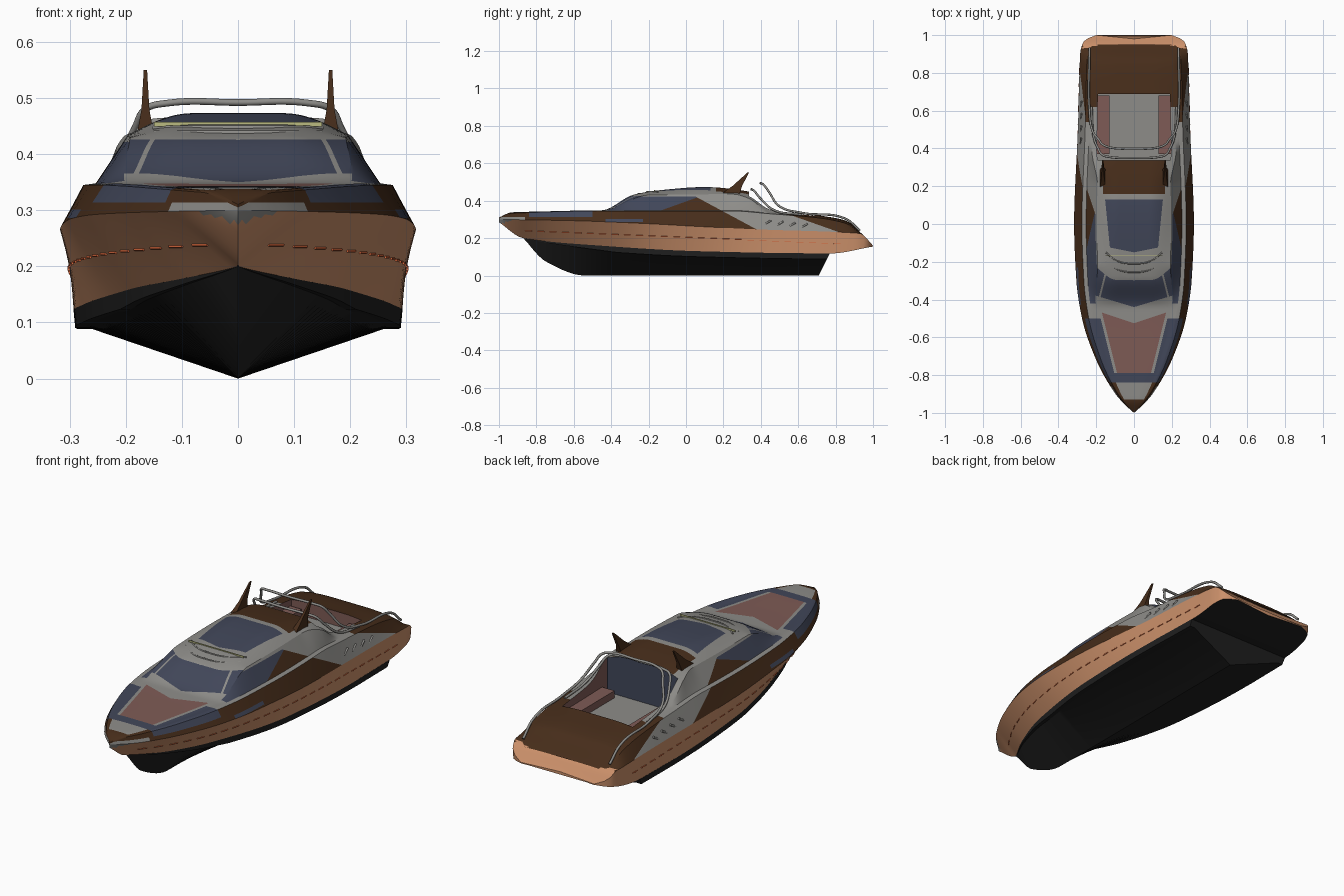
import bpy, bmesh, math
from mathutils import Vector

if "Cube" in bpy.data.objects:
    bpy.data.objects.remove(bpy.data.objects["Cube"])

COLOURS = {
    "black": (.014, .014, .014), "peach": (.60, .28, .145), "brown": (.062, .026, .0105),
    "grey": (.27, .265, .25), "blue": (.053, .062, .1), "pink": (.21, .105, .092),
    "red": (.75, .15, .05), "yellow": (.5, .5, .22)}
NAMES = list(COLOURS)
MATS = []
for name, rgb in COLOURS.items():
    m = bpy.data.materials.new(name)
    m.use_nodes = True
    m.diffuse_color = (*rgb, 1)
    m.node_tree.nodes["Principled BSDF"].inputs["Base Color"].default_value = (*rgb, 1)
    MATS.append(m)


def clamp(v, a=0.0, b=1.0):
    return max(a, min(b, v))


def track(*p):
    """Smooth curve through (position, value) points without overshoot."""
    s = [(b[1] - a[1]) / (b[0] - a[0]) for a, b in zip(p, p[1:])]
    m = [s[0]] + [2*a*b/(a + b) if a*b > 0 else 0 for a, b in zip(s, s[1:])] + [s[-1]]

    def f(y):
        y = clamp(y, p[0][0], p[-1][0])
        i = max(k for k in range(len(s)) if y >= p[k][0])
        h = p[i + 1][0] - p[i][0]
        t = (y - p[i][0]) / h
        u = 1 - t
        return ((1 + 2*t)*u*u*p[i][1] + t*u*u*h*m[i]
                + t*t*(3 - 2*t)*p[i + 1][1] - t*t*u*h*m[i + 1])
    return f


def finish(name, bm, angle=35):
    bmesh.ops.remove_doubles(bm, verts=bm.verts, dist=1e-5)
    bmesh.ops.recalc_face_normals(bm, faces=bm.faces)
    top = max(bm.faces, key=lambda f: f.calc_center_median().z)
    if top.normal.z < 0:
        bmesh.ops.reverse_faces(bm, faces=bm.faces)
    me = bpy.data.meshes.new(name)
    bm.to_mesh(me)
    bm.free()
    for m in MATS:
        me.materials.append(m)
    ob = bpy.data.objects.new(name, me)
    bpy.context.collection.objects.link(ob)
    bpy.ops.object.select_all(action='DESELECT')
    ob.select_set(True)
    bpy.context.view_layer.objects.active = ob
    bpy.ops.object.shade_smooth_by_angle(angle=math.radians(angle))


def loft(rings, rule, closed=True):
    """Skin rings of points; rule(centre, column) gives a colour, or None for a hole."""
    bm = bmesh.new()
    column = bm.faces.layers.int.new("column")
    vs = [[bm.verts.new(p) for p in r] for r in rings]
    n = len(rings[0])
    for a, b in zip(vs, vs[1:]):
        for j in range(n if closed else n - 1):
            k = (j + 1) % n
            quad = (a[j], a[k], b[k], b[j])
            colour = rule(sum((v.co for v in quad), Vector()) / 4, j)
            if colour:
                f = bm.faces.new(quad)
                f.material_index = NAMES.index(colour)
                f[column] = j
    if closed:
        for r in (vs[0], vs[-1]):
            bm.faces.new(r).material_index = NAMES.index(rule(r[0].co, 1))
    return bm


def mirrored(half, skip):
    return half + [(-x, y, z) for x, y, z in half[::-1]][1:len(half) - skip]


def box(name, colour, lo, hi):
    bm = bmesh.new()
    bmesh.ops.create_cube(bm, size=1)
    for v in bm.verts:
        v.co = [(a + b)/2 + c*(b - a) for a, b, c in zip(lo, hi, v.co)]
    for f in bm.faces:
        f.material_index = NAMES.index(colour)
    finish(name, bm)


def tube(name, colour, pts, r):
    cu = bpy.data.curves.new(name, 'CURVE')
    cu.dimensions = '3D'
    cu.bevel_depth, cu.bevel_resolution, cu.resolution_u = r, 2, 8
    sp = cu.splines.new('BEZIER')
    sp.bezier_points.add(len(pts) - 1)
    for b, p in zip(sp.bezier_points, pts):
        b.co = p
        b.handle_left_type = b.handle_right_type = 'AUTO'
    cu.use_fill_caps = True
    cu.materials.append(MATS[NAMES.index(colour)])
    bpy.context.collection.objects.link(bpy.data.objects.new(name, cu))


def spread(a, b, n):
    return [a + (b - a)*i/n for i in range(n + 1)]


# Lines that run the length of the boat
sheer_x = track((-1, 0), (-.95, .055), (-.89, .105), (-.72, .2), (-.5, .275), (-.3, .305),
                (0, .317), (.5, .297), (.9, .285), (.97, .265), (1, .2))
sheer_z = track((-1, .30), (-.6, .293), (-.2, .277), (.07, .262), (.38, .247), (.93, .225), (1, .16))
keel_z = track((-.87, .2), (-.75, .075), (-.54, 0), (.71, 0))
paint_z = track((-1, .285), (-.87, .2), (-.46, .16), (.07, .13), (.77, .118), (1, .155))
paint_track = track((-.87, 0), (-.7, .1), (-.46, .19), (0, .275), (.4, .293), (1, .293))
shoulder_z = track((-1, .305), (-.93, .332), (-.46, .345), (.25, .345), (.45, .33), (.69, .31),
                   (.85, .28), (.95, .21))
edge_z = track((-1, .31), (-.93, .336), (-.45, .348), (-.2, .43), (.25, .435), (.33, .415),
               (.45, .338), (.69, .315), (.85, .288), (.95, .212))
edge_f = track((-1, .7), (-.45, .7), (-.2, .62), (.2, .62), (.4, .74), (.95, .74))
ridge_z = track((-1, .31), (-.93, .338), (-.45, .349), (-.28, .432), (-.14, .456), (.1, .473),
                (.33, .45), (.5, .36), (.69, .325), (.85, .295), (.95, .215))


def paint_x(y):
    return min(paint_track(y), sheer_x(y) - .004) if y > -.87 else 0


def on_topside(y, z, s):
    t = (z - paint_z(y))/(sheer_z(y) - paint_z(y))
    return s*(paint_x(y) + (sheer_x(y) - paint_x(y))*t + .0015), y, z


# Underwater hull with raked transom
rings = []
for y in spread(-.87, .71, 60):
    px, pz = paint_x(y), paint_z(y)
    cz = pz - .03*clamp((y + .87)/.5)
    half = [(0, keel_z(y)), (px*.9, cz), (px*.99, cz), (px, pz), (0, pz)]
    rake = .5*clamp((y - .3)/.41)
    rings.append(mirrored([(x, y + z*rake, z) for x, z in half], 1))
finish("underwater_hull", loft(rings, lambda c, j: "black"), 30)


# Topsides with overhanging stern, grey under the bow tip
def topside_colour(c, j):
    if j in (0, 19):
        return "black"
    return "grey" if c.y < -.9 and c.z > .277 + .25*abs(c.x) else "peach"


rings = []
for y in spread(-1, 1, 120):
    a, b = (paint_x(y), paint_z(y)), (sheer_x(y), sheer_z(y))
    side = [(a[0] + (b[0] - a[0])*t, y, a[1] + (b[1] - a[1])*t) for t in spread(0, 1, 8)]
    mid = y - .02*clamp((y - .9)/.1)
    rings.append(mirrored([(0, mid, a[1])] + side + [(0, mid, b[1])], 1))
finish("topsides", loft(rings, topside_colour))

# Colour borders of the upper shell: planes a|x| + by + cz = d
BORDERS = {
    "bow": (0, 1, 0, -.93), "lip_end": (0, 1, 0, -.86), "lip_top": (0, 0, 1, .314),
    "panel_front": (0, 1, 0, -.84), "panel_back": (0, 1, 0, -.5), "pad_front": (0, 1, 0, -.79),
    "pad_back": (-.33, 1, 0, -.525), "pad_side": (1, -.25, 0, .287), "trim_side": (1, -.25, 0, .302),
    "deck_end": (0, 1, 0, -.45), "screen_front": (-.3, 1, 0, -.44), "screen_back": (-.5, 1, 0, -.3),
    "screen_top": (0, 0, 1, .426), "pillar_in": (1, .25, 0, .08), "pillar_out": (1, .25, 0, .09),
    "sky_front": (-.2, 1, 0, -.15), "sky_back": (0, 1, 0, .13), "sky_side": (1, -.1, 0, .14),
    "top_front": (0, 1, 0, .16), "top_back": (0, 1, 0, .335), "top_side": (1, 0, 0, .165),
    "aft_deck": (0, 1, 0, .62), "band_end": (0, 1, 0, .54), "quarter_front": (0, 1, 1.86, .836),
    "quarter_back": (0, 1, 2.84, 1.477), "glass_back": (0, 1, -2.8, -1.108),
    "glass_front": (0, 1, 0, -.42), "glass_top": (0, 0, 1, .422), "port_front": (0, 1, 0, -.43),
    "port_back": (0, 1, 0, -.23), "port_low": (0, 0, 1, .286), "port_high": (0, 0, 1, .301)}
LOW, SIDE, TOP = 10, 10, 26
HALF = LOW + 1 + SIDE + TOP


def opening(c, j):
    j = min(j, 2*HALF - 1 - j)
    return None if .335 < c.y < .69 and j >= LOW + SIDE + 4 else "grey"


def upper_colour(p, j):
    j = min(j, 2*HALF - 1 - j)

    def past(name):
        a, b, c, d = BORDERS[name]
        return a*abs(p.x) + b*p.y + c*p.z > d

    def between(first, last):
        return past(first) and not past(last)

    if j < LOW + 1 + SIDE:
        if between("panel_front", "panel_back") and past("lip_top"):
            return "blue"
        if j < LOW:
            if not past("lip_end") and not past("lip_top"):
                return "grey"
            if between("port_front", "port_back") and between("port_low", "port_high"):
                return "blue"
            return "grey" if between("quarter_front", "quarter_back") else "brown"
        if j == LOW:
            return "grey" if between("panel_back", "band_end") else "brown"
        if not between("panel_back", "band_end"):
            return "brown"
        if past("glass_top") or past("quarter_front") or not past("glass_front"):
            return "grey"
        return "brown" if past("glass_back") else "blue"
    if not past("bow"):
        return "brown"
    if not past("deck_end"):
        if between("pad_front", "pad_back") and not past("pad_side"):
            return "pink"
        edge = past("trim_side") or not past("pad_front")
        return "blue" if between("panel_front", "panel_back") and edge else "grey"
    if between("screen_front", "screen_back") and not past("screen_top"):
        return "grey" if between("pillar_in", "pillar_out") else "blue"
    if between("sky_front", "sky_back") and not past("sky_side"):
        return "blue"
    if between("top_front", "top_back") and not past("top_side") or past("aft_deck"):
        return "brown"
    return "grey"


# Deck, cabin and roof as one shell
rings = []
for y in spread(-1, .95, 156):
    sx = sheer_x(y)
    key = [(sx, sheer_z(y)), (sx*.87, shoulder_z(y)), (sx*.8, shoulder_z(y) + .003),
           (sx*edge_f(y), edge_z(y))]
    half = []
    for a, b, n in zip(key, key[1:], (LOW, 1, SIDE)):
        half += [(a[0] + (b[0] - a[0])*i/n, y, a[1] + (b[1] - a[1])*i/n) for i in range(n)]
    ex, ez = key[-1]
    half += [(ex*(1 - t), y, ez + (ridge_z(y) - ez)*math.sin(min(1, t*1.7)*math.pi/2))
             for t in spread(0, 1, TOP)]
    rings.append(mirrored(half, 0))
bm = loft(rings, opening, closed=False)
for a, b, c, d in BORDERS.values():
    for s in ((1, -1) if a else (1,)):
        n = Vector((s*a, b, c))
        bmesh.ops.bisect_plane(bm, geom=bm.verts[:] + bm.edges[:] + bm.faces[:], dist=1e-6,
                               plane_co=n*d/n.length_squared, plane_no=n.normalized())
column = bm.faces.layers.int["column"]
for f in bm.faces:
    f.material_index = NAMES.index(upper_colour(f.calc_center_median(), f[column]))
# Cockpit walls drop from the rim of the opening
rim = [e for e in bm.edges if e.is_boundary and all(
    .3 < v.co.y < .72 and abs(v.co.x) < .21 and v.co.z > .29 for v in e.verts)]
new = bmesh.ops.extrude_edge_only(bm, edges=rim)["geom"]
for g in new:
    if isinstance(g, bmesh.types.BMVert):
        g.co.z = .25
for g in new:
    if isinstance(g, bmesh.types.BMFace):
        front = g.calc_center_median().y < .342
        g.material_index = NAMES.index("blue" if front else "pink")
finish("deck_and_cabin", bm, 25)

# Cockpit floor, seats and what repeats on each side
box("cockpit_floor", "grey", (-.21, .33, .245), (.21, .7, .255))
for s, label in ((1, "left"), (-1, "right")):
    xs = sorted((s*.13, s*.205))
    box(label + "_seat", "pink", (xs[0], .37, .25), (xs[1], .68, .29))

    # Swept roof fin
    spec = [(.016, .18, .285, .43), (.007, .25, .30, .48), (.003, .328, .337, .55)]
    fin = [[(s*.165 + a*w, y, z) for a, y in ((-1, y0), (1, y0), (1, y1), (-1, y1))]
           for w, y0, y1, z in spec]
    finish(label + "_roof_fin", loft(fin, lambda c, j: "brown"))

    # Side vents on the quarter
    for i in range(4):
        y = .42 + .065*i
        z = .283 - .006*i
        x = sheer_x(y)*(1 - .13*(z - sheer_z(y))/(shoulder_z(y) - sheer_z(y)))
        tube(f"{label}_vent_{i + 1}", "grey", [(s*x, y, z - .01), (s*x*.985, y + .035, z + .012)], .005)

    # Dashes along the topsides
    for i in range(26):
        y = -.86 + .066*i
        z = .238 - .07*clamp((y + .86)/1.7)
        tube(f"{label}_dash_{i + 1}", "red", [on_topside(y + d, z, s) for d in (0, .018, .036)], .0022)

# Handrails over the cockpit
rails = {
    "tall_rail": [(.235, .93, .24), (.237, .85, .305), (.237, .62, .335), (.222, .5, .37),
                  (.185, .445, .445), (.165, .42, .48), (.125, .405, .491), (0, .4, .492)],
    "low_rail": [(.225, .62, .325), (.215, .47, .35), (.19, .4, .41), (.165, .365, .452),
                 (.13, .355, .459), (0, .35, .46)]}
for name, half in rails.items():
    tube(name, "grey", mirrored(half, 0), .006)

# Visor bars and strip above the windscreen
for i in range(2):
    y, z = -.255 + .045*i, .438 + .009*i
    tube(f"visor_bar_{i + 1}", "grey", [(-.15, y + .06, z), (-.09, y + .015, z), (0, y, z),
                                        (.09, y + .015, z), (.15, y + .06, z)], .004)
box("visor_strip", "yellow", (-.15, -.17, .449), (.15, -.167, .457))
